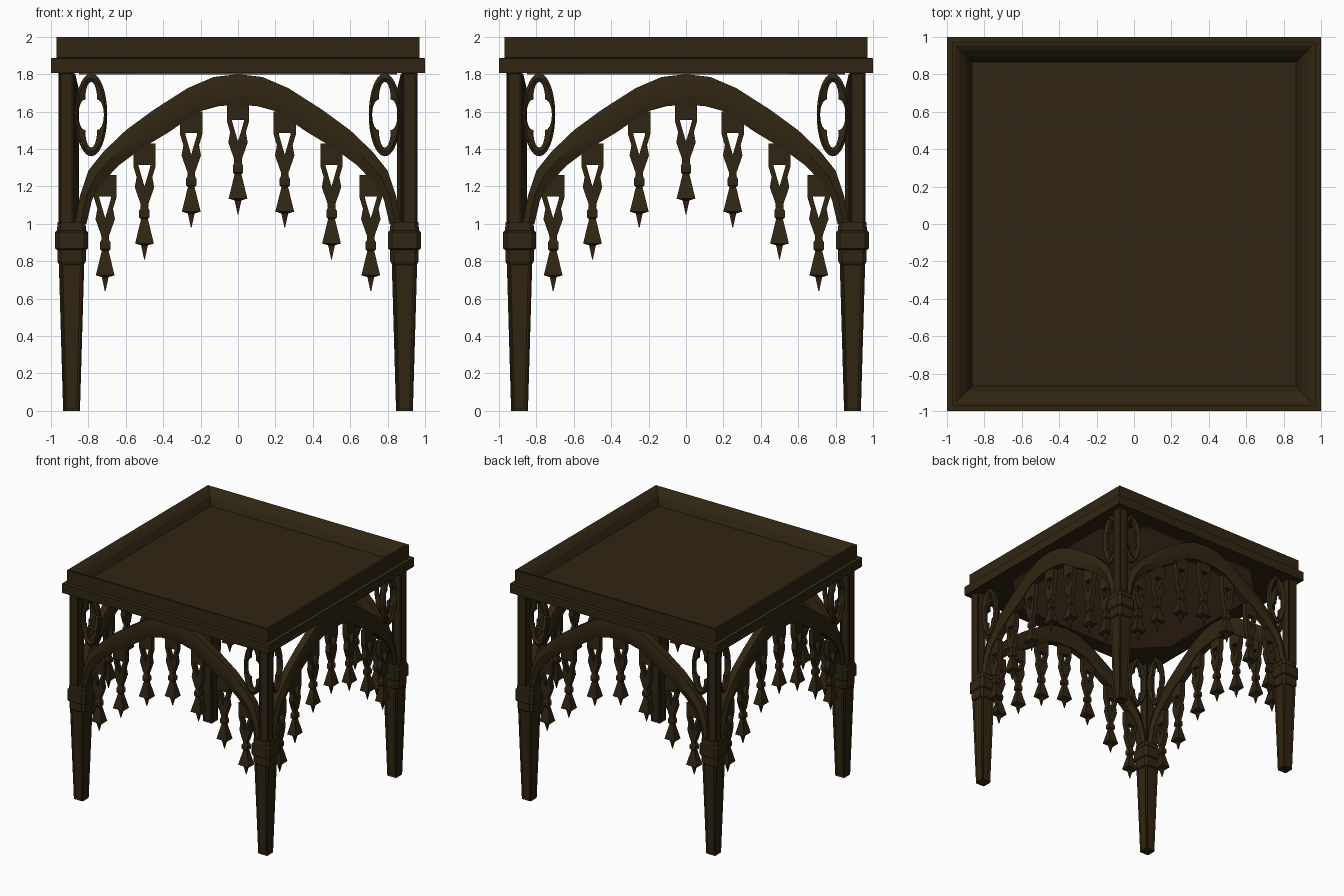
import bpy, bmesh, math
from mathutils import Matrix, Vector

if "Cube" in bpy.data.objects:
    bpy.data.objects.remove(bpy.data.objects["Cube"])


def material(name, rgb):
    m = bpy.data.materials.new(name)
    m.diffuse_color = (*rgb, 1)
    m.use_nodes = True
    m.node_tree.nodes["Principled BSDF"].inputs["Base Color"].default_value = m.diffuse_color
    return m


WOOD = material("dark wood", (0.030, 0.0185, 0.0060))
BROWN = material("bare brown underside", (0.125, 0.065, 0.034))


def finish(bm, name, mat, smooth=None):
    bmesh.ops.recalc_face_normals(bm, faces=bm.faces[:])
    me = bpy.data.meshes.new(name)
    bm.to_mesh(me)
    bm.free()
    me.materials.append(mat)
    if smooth:
        me.shade_smooth()
        me.set_sharp_from_angle(angle=math.radians(smooth))
    return me


def place(name, me, matrix=Matrix()):
    ob = bpy.data.objects.new(name, me)
    bpy.context.collection.objects.link(ob)
    ob.matrix_world = matrix
    return ob


def skin(bm, rings):
    """Bridge equal vertex rings and cap both ends."""
    vs = [[bm.verts.new(p) for p in r] for r in rings]
    n = len(vs[0])
    sides = []
    for a, b in zip(vs, vs[1:]):
        for i in range(n):
            j = (i + 1) % n
            sides.append(bm.faces.new((a[i], a[j], b[j], b[i])))
    bm.faces.new(vs[0])
    bm.faces.new(vs[-1])
    return sides


def square_loft(bm, profile, depth=1.0, chamfer=0.0):
    """Stack of square sections from (half width, z) pairs."""
    rings = []
    for h, z in profile:
        if chamfer:
            c = h * (1 - chamfer)
            pts = [(c, -h), (h, -c), (h, c), (c, h), (-c, h), (-h, c), (-h, -c), (-c, -h)]
        else:
            pts = [(h, -h), (h, h), (-h, h), (-h, -h)]
        rings.append([(x, y * depth, z) for x, y in pts])
    return skin(bm, rings)


def panelled(name, profile, border):
    """Tapered square shaft with a sunk panel on its four sides."""
    bm = bmesh.new()
    sides = square_loft(bm, profile, chamfer=0.15)
    bmesh.ops.recalc_face_normals(bm, faces=bm.faces[:])
    wide = sorted(sides, key=lambda f: -f.calc_area())[:4]
    bmesh.ops.inset_individual(bm, faces=wide, thickness=border, depth=-0.008)
    return finish(bm, name, WOOD)


# table top: moulded lip, rim and sunken panel
bm = bmesh.new()
square_loft(bm, [(1.0, 1.805), (1.0, 1.885), (0.97, 1.888), (0.97, 2.0), (0.955, 2.0),
                 (0.93, 1.985), (0.895, 1.95), (0.865, 1.885)])
place("table_top", finish(bm, "table_top", WOOD))

# brown underside plate with cut corners
bm = bmesh.new()
square_loft(bm, [(0.85, 1.798), (0.85, 1.806)], chamfer=0.35)
place("underside_plate", finish(bm, "underside_plate", BROWN))

# leg parts
lower = panelled("lower_leg", [(0.045, 0), (0.068, 0.79)], 0.015)
upper = panelled("upper_post", [(0.044, 1.0), (0.044, 1.81)], 0.012)
bm = bmesh.new()
square_loft(bm, [(0.068, 0.785), (0.076, 0.80), (0.076, 0.86), (0.088, 0.868), (0.088, 0.955),
                 (0.078, 0.965), (0.074, 1.01)], chamfer=0.25)
collar = finish(bm, "leg_collar", WOOD)
for sx, nx in ((-1, "left"), (1, "right")):
    for sy, ny in ((-1, "front"), (1, "back")):
        at = lambda d: Matrix.Translation((sx * d, sy * d, 0))
        place(f"{ny}_{nx}_lower_leg", lower, at(0.89))
        place(f"{ny}_{nx}_collar", collar, at(0.89))
        place(f"{ny}_{nx}_upper_post", upper, at(0.917))

# arch: ridged section swept between an outer and an inner curve
outer = [(0, 1.80), (0.13, 1.785), (0.27, 1.725), (0.45, 1.61), (0.60, 1.50),
         (0.72, 1.385), (0.80, 1.285), (0.845, 1.15), (0.872, 1.0)]
inner = [(0, 1.635), (0.10, 1.63), (0.21, 1.60), (0.37, 1.49), (0.52, 1.40),
         (0.64, 1.31), (0.73, 1.215), (0.78, 1.13), (0.81, 1.0)]
both = list(zip(outer, inner))
path = [((-o[0], o[1]), (-i[0], i[1])) for o, i in both[:0:-1]] + both
rings = []
for o, i in path:
    o, i = Vector(o), Vector(i)
    ring = []
    for t, y in ((0, -0.03), (0.5, -0.05), (1, -0.03), (1, 0.03), (0.5, 0.05), (0, 0.03)):
        p = o.lerp(i, t)
        ring.append((p.x, y, p.y))
    rings.append(ring)
bm = bmesh.new()
skin(bm, rings)
arch = finish(bm, "arch", WOOD, 35)

# pierced oval: elliptical ring with a four-cusped opening
bm = bmesh.new()
N = 40
loops = []
for k in range(N):
    a = 2 * math.pi * k / N
    r = 0.52 + 0.27 * abs(math.cos(2 * a))
    c, s = math.cos(a), math.sin(a)
    loops.append([bm.verts.new((0.086 * c * f, y, 0.222 * s * f))
                  for f, y in ((1, -0.018), (0.88, -0.03), (r, -0.015),
                               (r, 0.015), (0.88, 0.03), (1, 0.018))])
for k in range(N):
    p, q = loops[k], loops[(k + 1) % N]
    for i in range(6):
        j = (i + 1) % 6
        bm.faces.new((p[i], p[j], q[j], q[i]))
oval = finish(bm, "pierced_oval", WOOD, 35)

# pendant: pierced plate above a knotted, arrow-shaped drop (tip at z = 0)
bm = bmesh.new()
square_loft(bm, [(0.002, 0), (0.018, 0.075), (0.050, 0.085), (0.022, 0.20), (0.018, 0.215),
                 (0.028, 0.225), (0.028, 0.26), (0.020, 0.275), (0.022, 0.31)], depth=0.8)
half = [(0.022, 0.30), (0.052, 0.385), (0.042, 0.44), (0.060, 0.50), (0.060, 0.62)]
hole = [(0.0, 0.39), (0.012, 0.43), (0.032, 0.50), (0.032, 0.505), (0.0, 0.505)]
for s in (-1, 1):
    # each half wraps round the hole down the middle line
    outline = [(0, 0.30)] + half + [(0, 0.62)] + hole[::-1]
    ring = lambda y: [(s * x, y, z) for x, z in outline]
    skin(bm, [ring(-0.022), ring(0.022)])
pendant = finish(bm, "pendant", WOOD)

# repeat the arch, ovals and pendants on all four sides
for n, side in enumerate(("front", "right", "back", "left")):
    turn = Matrix.Rotation(n * math.pi / 2, 4, "Z")
    put = lambda x, z: turn @ Matrix.Translation((x, -0.9, z))
    place(f"{side}_arch", arch, put(0, 0))
    for s in (-1, 1):
        place(f"{side}_oval", oval, put(s * 0.785, 1.583))
    for x, tip in ((0, 1.05), (0.25, 0.98), (0.5, 0.81), (0.71, 0.64)):
        for s in ((-1, 1) if x else (1,)):
            place(f"{side}_pendant", pendant, put(s * x, tip))
